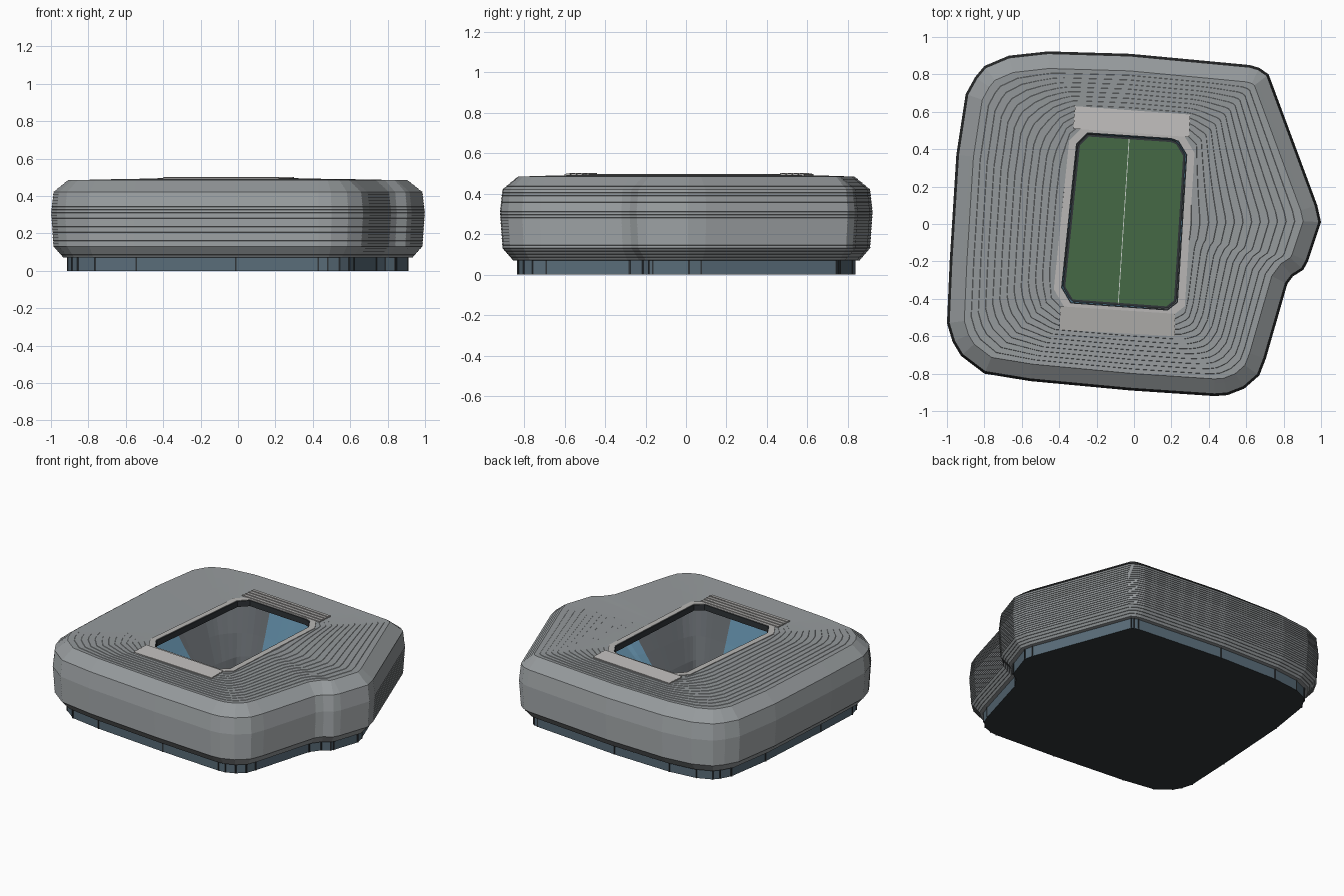
import bpy, math
from mathutils import Vector as V

if "Cube" in bpy.data.objects:
    bpy.data.objects.remove(bpy.data.objects["Cube"])

# ---------- helpers ----------
def mat(name, *c):
    m = bpy.data.materials.new(name)
    m.diffuse_color = (*c, 1)
    m.use_nodes = True
    m.node_tree.nodes["Principled BSDF"].inputs["Base Color"].default_value = m.diffuse_color
    return m

def make(name, verts, faces, *mats, idx=None):
    me = bpy.data.meshes.new(name)
    me.from_pydata([tuple(v) for v in verts], [], faces)
    for m in mats:
        me.materials.append(m)
    if idx:
        me.polygons.foreach_set("material_index", idx)
    me.update()
    o = bpy.data.objects.new(name, me)
    bpy.context.collection.objects.link(o)
    return o

def offset(poly, d):
    """Move a counter-clockwise outline inwards by d with mitred corners."""
    out, n = [], len(poly)
    for i in range(n):
        p = poly[i]
        a, b = (p - poly[i - 1]).normalized(), (poly[(i + 1) % n] - p).normalized()
        na, nb = V((-a.y, a.x)), V((-b.y, b.x))
        out.append(p + (na + nb) * (d / (1 + na.dot(nb))))
    return out

def ray_hit(poly, q, c=V((-0.05, 0))):
    """Point of the outline seen from c in the direction of q."""
    d = (q - c).normalized()
    for i in range(len(poly)):
        a, e = poly[i - 1], poly[i] - poly[i - 1]
        den = d.x * e.y - d.y * e.x
        if abs(den) < 1e-9:
            continue
        w = a - c
        t, s = (w.x * e.y - w.y * e.x) / den, (w.x * d.y - w.y * d.x) / den
        if t > 0 and -1e-6 <= s <= 1 + 1e-6:
            return c + d * t

def loft(rings, start=False, end=False, close=False):
    """rings: list of (2D outline, z)."""
    n = len(rings[0][0])
    verts = [(p.x, p.y, z) for r, z in rings for p in r]
    k = len(rings)
    faces = [(j * n + i, j * n + (i + 1) % n, (j + 1) % k * n + (i + 1) % n, (j + 1) % k * n + i)
             for j in range(k if close else k - 1) for i in range(n)]
    if start:
        faces.append(tuple(range(n))[::-1])
    if end:
        faces.append(tuple(range((k - 1) * n, k * n)))
    return verts, faces

GLASS = mat("glass_blue", 0.10, 0.15, 0.19)
DARK = mat("dark", 0.03, 0.035, 0.04)
STEEL = mat("steel", 0.30, 0.32, 0.33)
LIGHT = mat("light_grey", 0.48, 0.47, 0.46)
GREEN = mat("grass", 0.06, 0.14, 0.06)
SEAT = mat("seat_blue", 0.10, 0.22, 0.32)
STAND = mat("stand_grey", 0.10, 0.11, 0.12)
WHITE = mat("line_white", 0.6, 0.65, 0.6)

# ---------- plan outlines ----------
OUTER = [V(p) for p in [
    (1, .01), (.98, .1), (.72, .80), (.67, .835), (.62, .85), (-.02, .91), (-.46, .923), (-.67, .90),
    (-.8, .845), (-.85, .785), (-.90, .695), (-.95, .37), (-.985, -.19), (-1, -.53), (-.97, -.63),
    (-.925, -.705), (-.8, -.80), (-.555, -.84), (-.02, -.89), (.43, -.92), (.5, -.915), (.59, -.88),
    (.67, -.81), (.705, -.72), (.82, -.32), (.85, -.28), (.905, -.245), (.93, -.2)]]
OPENING = [V(p) for p in [
    (.285, .37), (.24, .445), (.2, .46), (-.25, .49), (-.31, .43), (-.39, -.34), (-.34, -.425),
    (.18, -.463), (.235, -.42)]]
SPLIT = [max(1, round((OUTER[(i + 1) % len(OUTER)] - p).length / .06)) for i, p in enumerate(OUTER)]

def outline(d):
    q = offset(OUTER, d)
    return [q[i].lerp(q[(i + 1) % len(q)], k / s) for i, s in enumerate(SPLIT) for k in range(s)]

# ---------- louvred shell: facade, roof and roof underside ----------
profile = [(.064, .07), (.012, .13), (0, .31), (.012, .42), (.09, .485)]
rings = [(outline(.11), .07)]
for (d0, z0), (d1, z1) in zip(profile, profile[1:]):
    steps = round((z1 - z0) / .015)
    for k in range(steps):
        t = k / steps
        d, z = d0 + (d1 - d0) * t, z0 + (z1 - z0) * t
        rings += [(outline(d + .003), z), (outline(d), z + .001)]
edge = outline(.09)
inner = [ray_hit(OPENING, p) for p in edge]
ROWS = 14
for k in range(ROWS + 1):
    t = k / ROWS
    ring = [a.lerp(b, t) for a, b in zip(edge, inner)]
    z = .483 + .010 * t
    rings += [(ring, z), ([a.lerp(b, min(t + .004, 1)) for a, b in zip(edge, inner)], z + .002)]
rings += [(inner, .465), (outline(.11), .455)]
make("louvred_shell", *loft(rings, close=True), STEEL)

# ---------- glazed ground floor with mullions ----------
make("ground_floor_glass", *loft([(offset(OUTER, .09), 0), (offset(OUTER, .09), .075)]), GLASS)
base = offset(OUTER, .09)
make("ground_slab", [(p.x, p.y, .001) for p in base], [tuple(range(len(base)))[::-1]], DARK)
mv, mf = [], []
for p in base:
    o = len(mv)
    mv += [(p.x + sx * .004, p.y + sy * .004, z) for z in (0, .07)
           for sx, sy in ((-1, -1), (1, -1), (1, 1), (-1, 1))]
    mf += [(o + i, o + (i + 1) % 4, o + 4 + (i + 1) % 4, o + 4 + i) for i in range(4)]
make("mullions", mv, mf, DARK)

# ---------- rim and dark fascia of the roof opening ----------
rim_out = offset(OPENING, -.038)
make("opening_rim", *loft([(rim_out, .485), (rim_out, .497), (OPENING, .497), (OPENING, .485)],
                          close=True), LIGHT)
lip = offset(OPENING, .006)
make("opening_fascia", *loft([(OPENING, .494), (lip, .494), (lip, .455), (OPENING, .455)],
                             close=True), DARK)

# ---------- seating bowl under the roof ----------
PITCH = offset(OPENING, .022)
low = [ray_hit(offset(OPENING, .01), p) for p in edge]
top = outline(.13)
levels = [(0, .03), (.12, .09), (.4, .2), (.7, .33), (1, .458)]
bv, bf = loft([([a.lerp(b, t) for a, b in zip(low, top)], z) for t, z in levels])
bf = [f[::-1] for f in bf]
idx = []
for f in bf:
    c = sum((V(bv[i]) for i in f), V((0, 0, 0))) / 4
    a = math.degrees(math.atan2(c.y, c.x + .05)) % 360
    grey = 105 < a < 160 or 285 < a < 340 or 185 < a < 215 or 5 < a < 35
    idx.append(1 if grey else 0)
make("seating_bowl", bv, bf, SEAT, STAND, idx=idx)

# ---------- pitch, surround and markings ----------
sur = offset(OPENING, -.02)
make("pitch_surround", [(p.x, p.y, .028) for p in sur], [tuple(range(len(sur)))], DARK)
make("pitch", [(p.x, p.y, .034) for p in PITCH], [tuple(range(len(PITCH)))], GREEN)
make("halfway_line", [(-.028, .455, .036), (-.086, -.425, .036), (-.082, -.425, .036), (-.024, .455, .036)],
     [(0, 1, 2, 3)], WHITE)

# ---------- overlapping slat panels at both ends of the opening ----------
def slats(name, in_a, in_b, out_a, out_b, rows=4):
    in_a, in_b, out_a, out_b = map(V, (in_a, in_b, out_a, out_b))
    v, f = [], []
    for r in range(rows):
        o = len(v)
        for t, z in ((r / rows, .494), (r / rows, .502), ((r + 1) / rows, .497), ((r + 1) / rows, .488)):
            for a, b in ((in_a, out_a), (in_b, out_b)):
                p = a.lerp(b, t)
                v.append((p.x, p.y, z))
        f += [(o + 2 * i, o + 2 * i + 1, o + (2 * i + 3) % 8, o + (2 * i + 2) % 8) for i in range(4)]
        f += [(o, o + 2, o + 4, o + 6), (o + 1, o + 7, o + 5, o + 3)]
    make(name, v, f, LIGHT)

slats("north_slats", (.295, .465), (-.325, .51), (.30, .585), (-.315, .63))
slats("south_slats", (-.395, -.44), (.22, -.48), (-.40, -.565), (.22, -.60))
